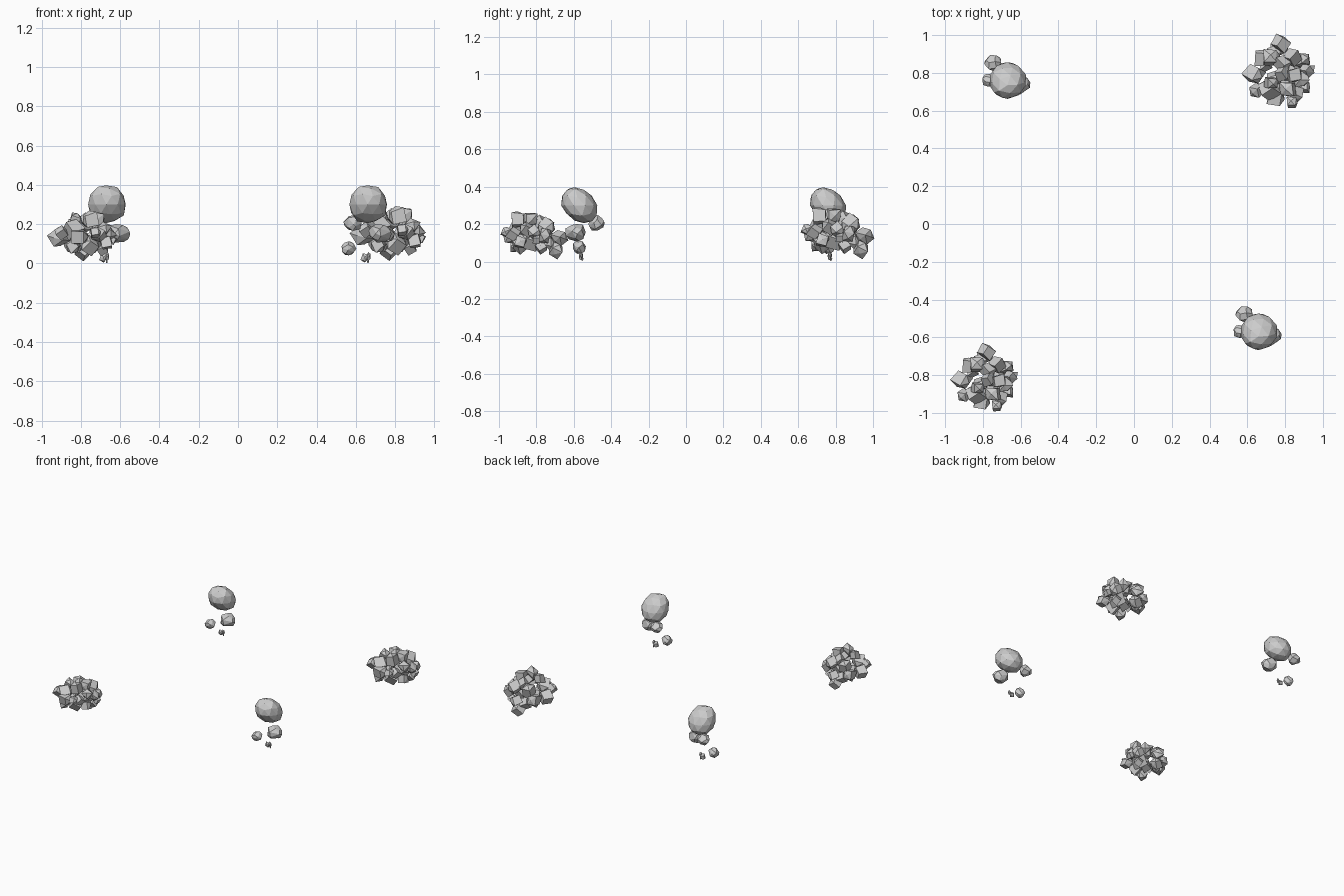
import bpy, bmesh, math, random
from mathutils import Vector, noise

if "Cube" in bpy.data.objects:
    bpy.data.objects.remove(bpy.data.objects["Cube"])


def finish(name, bm):
    mesh = bpy.data.meshes.new(name)
    bm.to_mesh(mesh)
    bm.free()
    ob = bpy.data.objects.new(name, mesh)
    bpy.context.collection.objects.link(ob)
    return ob


def add_chunk(bm, centre, r, rng, scale=(1, 1, 1), count=13, blocky=False):
    """Faceted stone: convex hull of spread points, or of a chipped, randomly turned block."""
    part = bmesh.new()
    if blocky:
        turn = Vector([rng.uniform(-1, 1) for _ in range(3)]).rotation_difference(Vector((0, 0, 1)))
        dirs = [Vector((x, y, z)) * .66 for x in (-1, 1) for y in (-1, 1) for z in (-1, 1)]
        dirs += [Vector((0, 0, 1)), Vector((1, 0, 0))]
        dirs = [turn @ (d * rng.uniform(.85, 1.15)) for d in dirs]
    else:
        spin = rng.uniform(0, math.tau)
        dirs = []
        for i in range(count):
            h = 1 - 2 * (i + 0.5) / count
            a = i * 2.39996 + spin + rng.uniform(-0.35, 0.35)
            w = math.sqrt(1 - h * h)
            dirs.append(Vector((w * math.cos(a), w * math.sin(a), h)) * rng.uniform(1, 1.15))
    for d in dirs:
        part.verts.new(Vector(centre) + Vector([d[k] * scale[k] * r for k in range(3)]))
    res = bmesh.ops.convex_hull(part, input=part.verts)
    bmesh.ops.delete(part, geom=[v for v in res["geom_interior"] if isinstance(v, bmesh.types.BMVert)],
                     context="VERTS")
    bmesh.ops.recalc_face_normals(part, faces=part.faces)
    bmesh.ops.dissolve_limit(part, angle_limit=math.radians(14), verts=part.verts, edges=part.edges)
    tmp = bpy.data.meshes.new("tmp")
    part.to_mesh(tmp)
    part.free()
    bm.from_mesh(tmp)
    bpy.data.meshes.remove(tmp)


# Clumps of stones: offset x, offset y, height, radius
CLUMP = [
    (0, .155, .14, .042), (-.005, .135, .065, .04), (-.14, 0, .14, .048),
    (.04, -.085, .24, .048), (-.055, .08, .20, .048), (.06, .08, .20, .046),
    (.01, .05, .22, .04), (.115, .07, .15, .042), (.01, 0, .24, .038),
    (.07, -.01, .25, .042), (.135, .01, .17, .034), (.155, .02, .13, .024),
    (.105, -.03, .19, .038), (-.06, -.085, .19, .05), (-.125, -.09, .17, .034),
    (-.03, -.13, .15, .045), (.06, -.16, .17, .030), (.08, -.11, .16, .038),
    (-.10, .08, .14, .045), (.05, 0, .12, .05), (-.03, -.03, .13, .04),
    (-.08, .04, .10, .03), (.03, -.07, .10, .045), (.10, .05, .08, .032),
    (-.05, -.05, .24, .036), (.12, -.07, .11, .036), (-.04, .10, .11, .038),
    (-.06, -.10, .10, .038),
]
for name, x, y, s in (("back_stone_clump", .775, .80, 1), ("front_stone_clump", -.783, -.82, .92)):
    rng = random.Random(4)
    bm = bmesh.new()
    for dx, dy, z, r in CLUMP:
        add_chunk(bm, (dx, dy, z), r * 1.1, rng, blocky=True)
    ob = finish(name, bm)
    ob.location = (x, y, 0)
    ob.scale = (s, s, s)

# Small stones and shards beside each boulder: position, radius, stretch
PEBBLES = [
    ((.062, -.025, .155), .055, (1, 1, .85)),
    ((-.075, .085, .205), .043, (1.05, .95, .92)),
    ((-.097, -.005, .076), .036, (1, .95, 1)),
    ((-.015, .005, .028), .022, (1, .6, 1.2)),
]
for name, x, y in (("back_boulder", -.67, .765), ("front_boulder", .66, -.565)):
    # Large rounded boulder, crown leaning towards the front
    bm = bmesh.new()
    bmesh.ops.create_icosphere(bm, subdivisions=2, radius=1)
    for v in bm.verts:
        d = v.co.normalized()
        k = 1 + .10 * noise.noise(d * 1.7 + Vector((3, 1, 5)))
        v.co = Vector((d.x * .099, d.y * .096 - d.z * .026, d.z * .1)) * k
        v.co.z += .30
    bmesh.ops.dissolve_limit(bm, angle_limit=math.radians(9), verts=bm.verts, edges=bm.edges)
    finish(name, bm).location = (x, y - .005, 0)

    rng = random.Random(9)
    bm = bmesh.new()
    for pos, r, stretch in PEBBLES:
        add_chunk(bm, pos, r, rng, stretch, count=22 if r > .03 else 8)
    # Thin tilted slivers lying under the stones
    add_chunk(bm, (.006, .005, .036), .015, rng, (.7, .6, 1.5), count=8)
    add_chunk(bm, (.002, .012, .012), .012, rng, (.5, .5, 1), count=7)
    finish(name + "_pebbles", bm).location = (x, y, 0)
